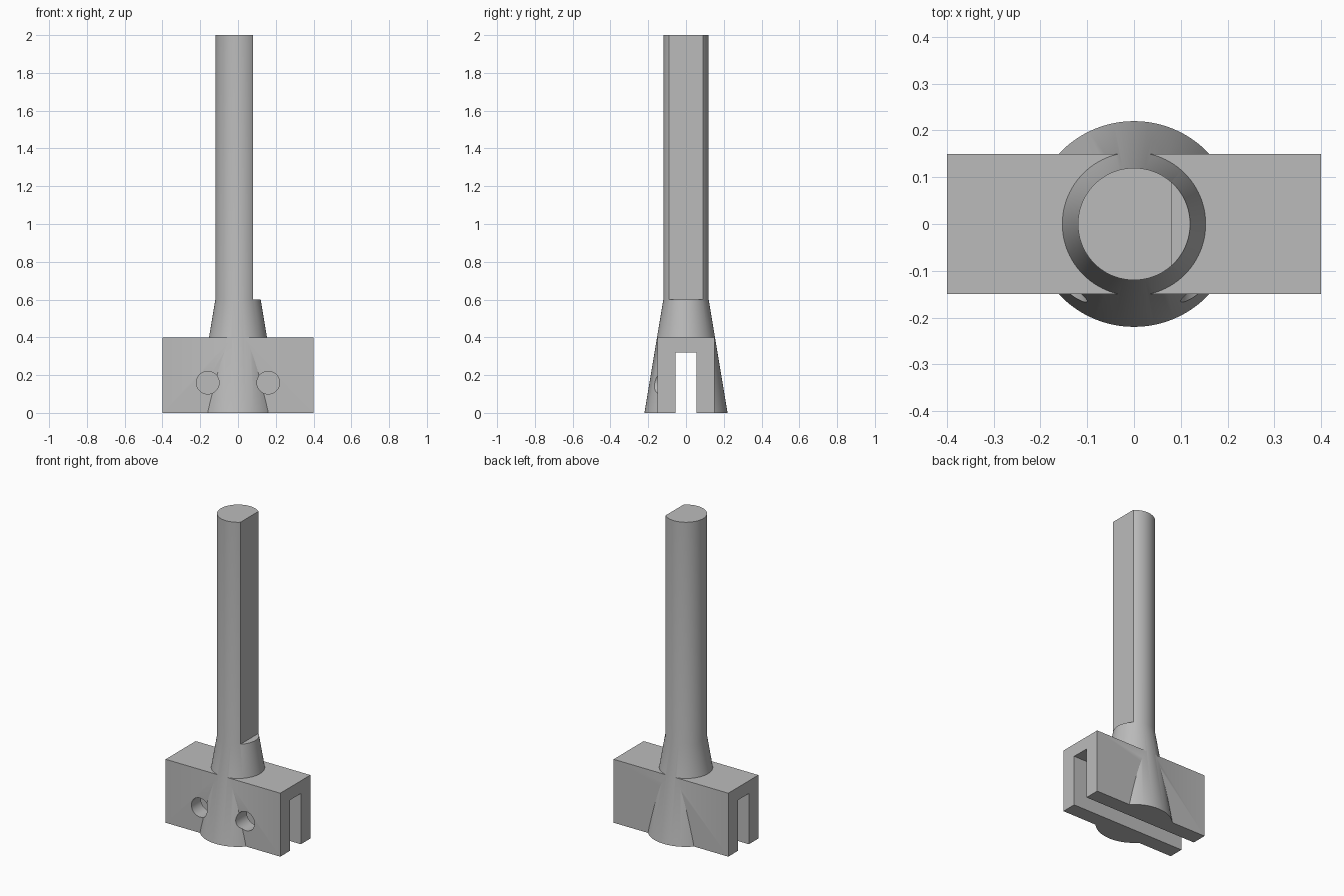
import bpy
import bmesh
import math
from mathutils import Matrix, Vector

if "Cube" in bpy.data.objects:
    bpy.data.objects.remove(bpy.data.objects["Cube"], do_unlink=True)

grey = bpy.data.materials.new("plain_grey")
grey.use_nodes = True
colour = (0.5, 0.5, 0.5, 1)
grey.diffuse_color = colour
grey.node_tree.nodes["Principled BSDF"].inputs["Base Color"].default_value = colour


def finish(name, bm):
    bmesh.ops.recalc_face_normals(bm, faces=bm.faces)
    mesh = bpy.data.meshes.new(name)
    bm.to_mesh(mesh)
    bm.free()
    mesh.materials.append(grey)
    obj = bpy.data.objects.new(name, mesh)
    bpy.context.collection.objects.link(obj)
    return obj


def box(name, low, high):
    low, high = Vector(low), Vector(high)
    bm = bmesh.new()
    bmesh.ops.create_cube(bm, size=1, matrix=Matrix.Translation((low + high) / 2)
                          @ Matrix.Diagonal((high - low).to_4d()))
    return finish(name, bm)


def lathe(name, profile, segments=96):
    # Closed solid of revolution about z from (radius, height) points
    bm = bmesh.new()
    rings = []
    for r, z in profile:
        rings.append([bm.verts.new((r * math.cos(a), r * math.sin(a), z))
                      for a in (math.tau * i / segments for i in range(segments))])
    for lower, upper in zip(rings, rings[1:]):
        for i in range(segments):
            j = (i + 1) % segments
            bm.faces.new((lower[i], lower[j], upper[j], upper[i]))
    bm.faces.new(rings[0])
    bm.faces.new(rings[-1])
    return finish(name, bm)


def combine(target, other, operation):
    mod = target.modifiers.new(operation.lower(), "BOOLEAN")
    mod.object = other
    mod.operation = operation
    mod.solver = "EXACT"
    bpy.context.view_layer.objects.active = target
    bpy.ops.object.modifier_apply(modifier=mod.name)
    bpy.data.objects.remove(other, do_unlink=True)


# Round shaft flaring into a conical foot
holder = lathe("shaft_and_clamp", [(0.22, 0), (0.12, 0.6), (0.12, 2)])

# Flat along the left side of the shaft
combine(holder, box("flat_cutter", (0.08, -0.3, 0.6), (0.3, 0.3, 2.1)), "DIFFERENCE")

# Clamp block
combine(holder, box("clamp_block", (-0.4, -0.15, 0), (0.4, 0.15, 0.4)), "UNION")

# Slot along the underside
combine(holder, box("slot_cutter", (-0.5, -0.055, -0.1), (0.5, 0.055, 0.32)), "DIFFERENCE")

# Two screw holes from the front into the slot
for x in (-0.16, 0.16):
    drill = lathe("hole_cutter", [(0.06, 0), (0.06, 0.3)], 48)
    drill.data.transform(Matrix.Translation((x, 0, 0.16)) @ Matrix.Rotation(math.pi / 2, 4, "X"))
    combine(holder, drill, "DIFFERENCE")

bpy.ops.object.select_all(action="DESELECT")
holder.select_set(True)
bpy.context.view_layer.objects.active = holder
bpy.ops.object.shade_smooth_by_angle(angle=math.radians(25))
